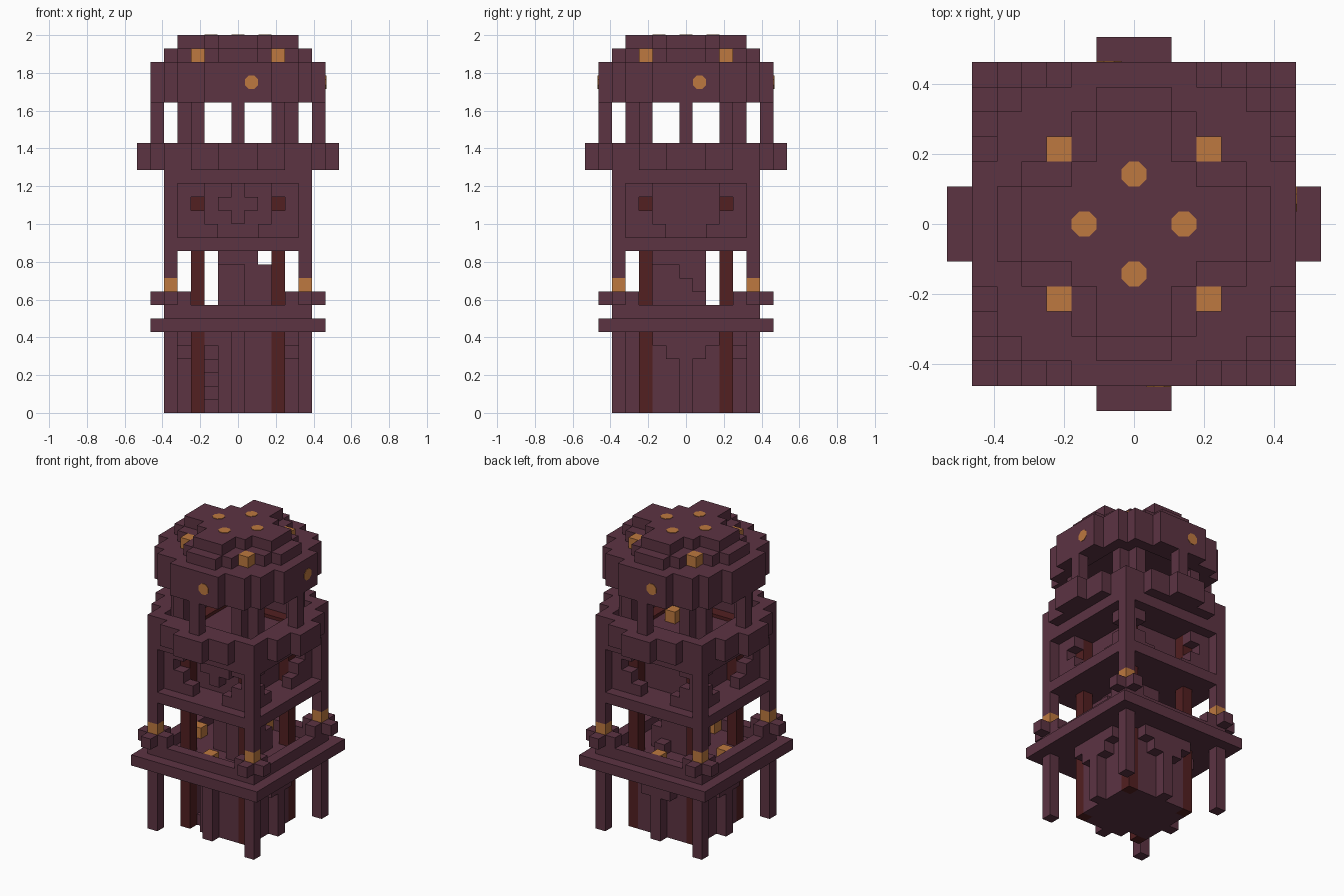
import bpy
import bmesh
from math import pi
from mathutils import Matrix, Vector

UNIT = 1 / 14          # edge length of one block
TOP = 28               # height in blocks

default_cube = bpy.data.objects.get("Cube")
if default_cube:
    bpy.data.objects.remove(default_cube, do_unlink=True)


def make_material(name, red, green, blue):
    material = bpy.data.materials.new(name)
    material.use_nodes = True
    colour = (red, green, blue, 1)
    material.diffuse_color = colour
    material.node_tree.nodes["Principled BSDF"].inputs["Base Color"].default_value = colour
    return material


plum = make_material("plum_brick", .107, .033, .055)
crimson = make_material("dark_red_timber", .085, .014, .015)
amber = make_material("amber_lamp", .51, .19, .05)


# Block helpers: each gives the low and high corner of a run of blocks
def block(left, right, near, far, bottom, top):
    return (Vector((left - .5, near - .5, bottom)), Vector((right + .5, far + .5, top)))


def column(x, y, bottom, top):
    return block(x, x, y, y, bottom, top)


def strip(row, half, bottom, top):
    return block(-half, half, -row, -row, bottom, top)


def slab(half, bottom, top):
    return block(-half, half, -half, half, bottom, top)


def stepped_disc(half_widths, bottom, top):
    """Solid plan shape: one strip per row, mirrored about the middle."""
    boxes = []
    for row, half in enumerate(half_widths):
        for side in {row, -row}:
            boxes.append(strip(side, half, bottom, top))
    return boxes


def finish(name, bm, material):
    mesh = bpy.data.meshes.new(name)
    bm.to_mesh(mesh)
    bm.free()
    mesh.materials.append(material)
    part = bpy.data.objects.new(name, mesh)
    bpy.context.collection.objects.link(part)
    return part


def build(name, material, boxes, turns=(0,)):
    """Join boxes into one part, repeated at quarter turns about the centre."""
    bm = bmesh.new()
    for turn in turns:
        spin = Matrix.Rotation(turn * pi / 2, 4, "Z")
        for low, high in boxes:
            place = Matrix.Translation((low + high) / 2 * UNIT)
            size = Matrix.Diagonal((high - low) * UNIT).to_4x4()
            bmesh.ops.create_cube(bm, size=1, matrix=spin @ place @ size)
    return finish(name, bm, material)


ALL_SIDES = range(4)
NOT_FRONT = range(1, 4)

# Ground storey: floor, walls, doorway, buttresses
build("ground_floor", plum, [slab(2, 0, .5)])
build("ground_walls", plum, [strip(3, 2, 0, 6)], NOT_FRONT)
build("front_wall", plum, [block(-1, 2, -3, -3, 0, 6), column(-2, -3, 5, 6)])
build("buttresses", plum, [column(0, -4, 0, 6)], ALL_SIDES)
build("buttress_brackets", plum, [strip(4, 1, 4, 6), strip(4, 2, 5, 6)], NOT_FRONT)
build("timber_posts", crimson, [column(3, -3, 0, 17)], ALL_SIDES)
build("outer_posts", plum,
      [column(5, -5, 0, 6), column(5, -5, 7, 9), column(5, -5, 10, 18)], ALL_SIDES)

# Balcony with rail, corner caps and lamps
build("balcony_slab", plum, [slab(6, 6, 7)])
build("balcony_rail", plum, [strip(5, 4, 7, 8)], ALL_SIDES)
build("rail_corner_caps", plum,
      [column(x, y, 8, 9) for x, y in ((6, -5), (5, -6), (4, -5), (5, -4))], ALL_SIDES)
build("corner_lamps", amber, [column(5, -5, 9, 10)], ALL_SIDES)
build("balcony_lamps", amber, [column(0, -4, 7, 8)], (0, 2, 3))

# Winding stair around a solid core
build("stair_core", plum, [slab(1, 0, 12)])
side = range(-2, 3)
path = [(-2, y) for y in side] + [(x, 2) for x in range(-1, 2)]
build("lower_stair", plum,
      [column(x, y, 0, step + 1) for step, (x, y) in enumerate(path)])
upper_path = {(2, 1): 9, (2, 0): 10, (2, -1): 11, (2, -2): 11}
build("upper_stair", plum,
      [column(x, y, 7, height) for (x, y), height in upper_path.items()]
      + [block(-1, 1, -2, -2, 11, 12), column(1, -2, 7, 12)])

# Upper storey: beams, pierced panels, inner room
build("upper_floor", plum, [slab(4, 12, 13)])
build("floor_beams", plum, [strip(5, 4, 12, 13)], ALL_SIDES)
build("top_beams", plum, [strip(5, 4, 17, 18)], ALL_SIDES)
panel = []
for level, opening in enumerate((1, 2, 3, 2)):
    for left, right in ((-4, -opening - 1), (opening + 1, 4)):
        panel.append(block(left, right, -4, -4, 13 + level, 14 + level))
build("diamond_panels", plum, panel, ALL_SIDES)
build("inner_room", plum, [slab(2, 13, 17)])
build("front_cross", plum, [strip(3, 1, 15, 16), strip(3, 0, 14, 17)])

# Lookout floor and stepped parapet
build("lookout_floor", plum, [slab(4, 17, 17.9)])
build("lookout_timber_frame", crimson, [strip(4, 4, 17.5, 18.2)], ALL_SIDES)
build("parapet", plum,
      [strip(row, half, 18, 20) for row, half in ((7, 1), (6, 3), (5, 5))], ALL_SIDES)
build("lookout_lamps", amber, [column(4, 1, 18.2, 19.2), column(2, -1, 17.9, 19)])
build("lookout_columns", plum,
      [column(0, -6, 20, 23), column(3, -4, 18, 23), column(4, -3, 18, 23)], ALL_SIDES)

# Domed roof in stepped layers
build("dome_rim", plum,
      [strip(6, 2, 23, 24), strip(5, 4, 23, 24), column(4, -4, 23, 24)], ALL_SIDES)
build("dome_body", plum, stepped_disc((6, 6, 6, 5, 5, 4, 2), 24, 26))
build("dome_step", plum, stepped_disc((5, 5, 4, 2, 2, 1), 26, 27))
build("dome_crown", plum, stepped_disc((4, 4, 2, 1, 1), 27, TOP))
build("roof_lamps", amber, [column(3, -3, 26, 27)], ALL_SIDES)


# Flat round lamps set into the crown and the dome sides
def round_lamps(name, centre, tilt, turns):
    bm = bmesh.new()
    for turn in turns:
        matrix = (Matrix.Rotation(turn * pi / 2, 4, "Z")
                  @ Matrix.Translation(Vector(centre) * UNIT)
                  @ Matrix.Rotation(tilt, 4, "X") @ Matrix.Rotation(pi / 8, 4, "Z"))
        bmesh.ops.create_cone(bm, cap_ends=True, segments=8, radius1=UNIT * .54,
                              radius2=UNIT * .54, depth=.006, matrix=matrix)
    finish(name, bm, amber)


round_lamps("crown_lamps", (0, -2, TOP), 0, ALL_SIDES)
round_lamps("dome_side_lamps", (1, -6.5, 24.5), pi / 2, range(3))
